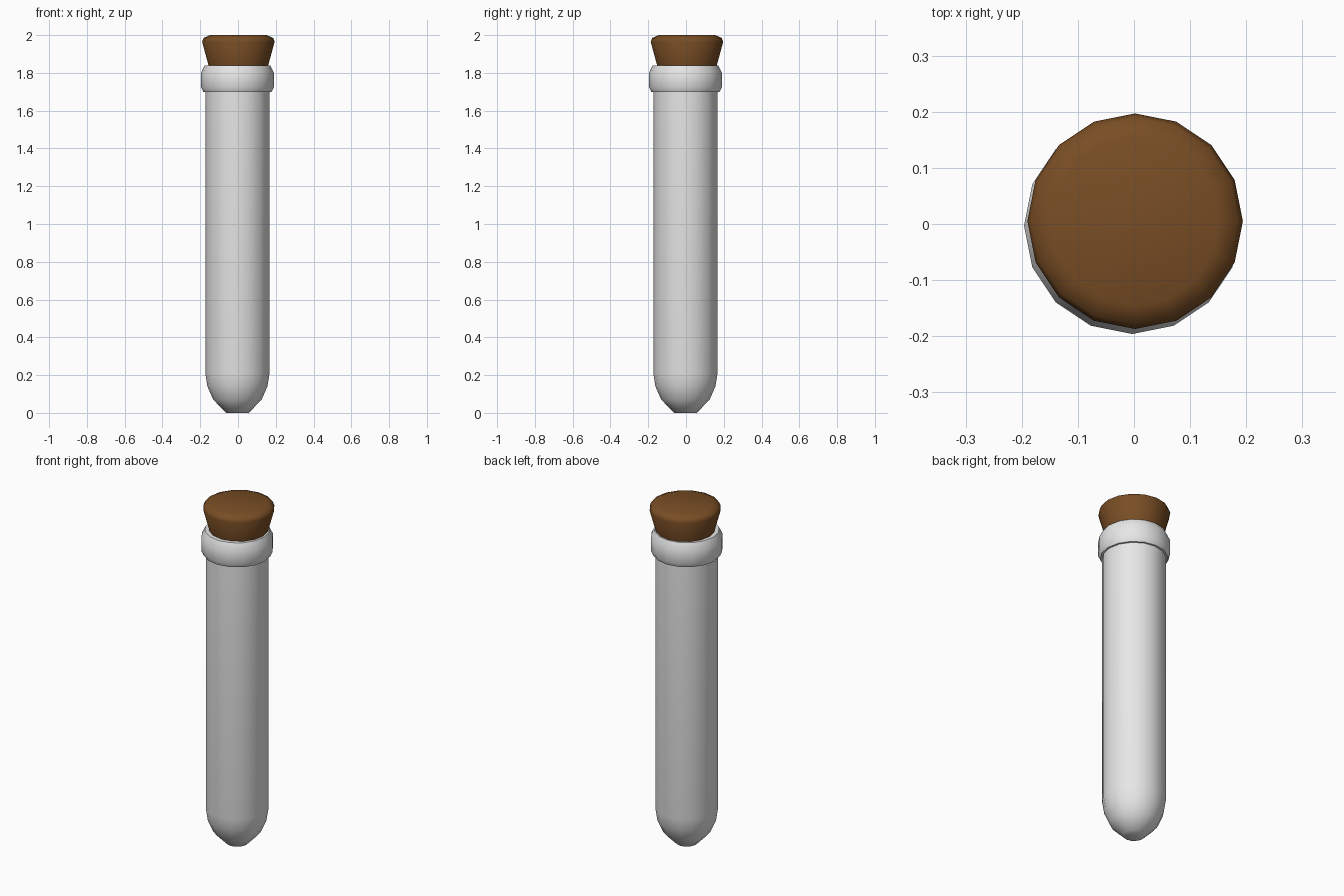
import bpy, bmesh, math

SIDES = 16

if "Cube" in bpy.data.objects:
    bpy.data.objects.remove(bpy.data.objects["Cube"])


def make_material(name, color):
    mat = bpy.data.materials.new(name)
    mat.use_nodes = True
    mat.diffuse_color = color
    mat.node_tree.nodes["Principled BSDF"].inputs["Base Color"].default_value = color
    return mat


def lathe(name, profile, center, mat, angle):
    """Revolve (radius, height) points into a closed solid."""
    bm = bmesh.new()
    rings = []
    for r, z in profile:
        turns = [2 * math.pi * i / SIDES for i in range(SIDES)]
        rings.append([bm.verts.new((r * math.cos(a), r * math.sin(a), z)) for a in turns])
    for low, high in zip(rings, rings[1:]):
        for i in range(SIDES):
            j = (i + 1) % SIDES
            bm.faces.new((low[i], low[j], high[j], high[i]))
    bm.faces.new(rings[0][::-1])
    bm.faces.new(rings[-1])
    mesh = bpy.data.meshes.new(name)
    bm.to_mesh(mesh)
    bm.free()
    mesh.materials.append(mat)
    obj = bpy.data.objects.new(name, mesh)
    obj.location = (*center, 0)
    bpy.context.collection.objects.link(obj)
    bpy.ops.object.select_all(action='DESELECT')
    obj.select_set(True)
    bpy.context.view_layer.objects.active = obj
    bpy.ops.object.shade_smooth_by_angle(angle=math.radians(angle))
    return obj


glass = make_material("pale grey glass", (0.8, 0.8, 0.8, 1))
cork = make_material("brown cork", (0.19, 0.075, 0.018, 1))

# Round-bottomed tube with a thick lip, sunk in at the mouth
lathe("tube", [(0.06, 0), (0.128, 0.07), (0.159, 0.14), (0.17, 0.21),
               (0.17, 1.7), (0.181, 1.7), (0.193, 1.725), (0.193, 1.8),
               (0.174, 1.84), (0.15, 1.84), (0.14, 1.8)],
      (-0.003, -0.003), glass, 60)

# Tapered stopper with a rounded upper edge
lathe("stopper", [(0.145, 1.76), (0.158, 1.84), (0.192, 1.965),
                  (0.184, 1.985), (0.15, 2.0)],
      (0.002, 0.005), cork, 75)
